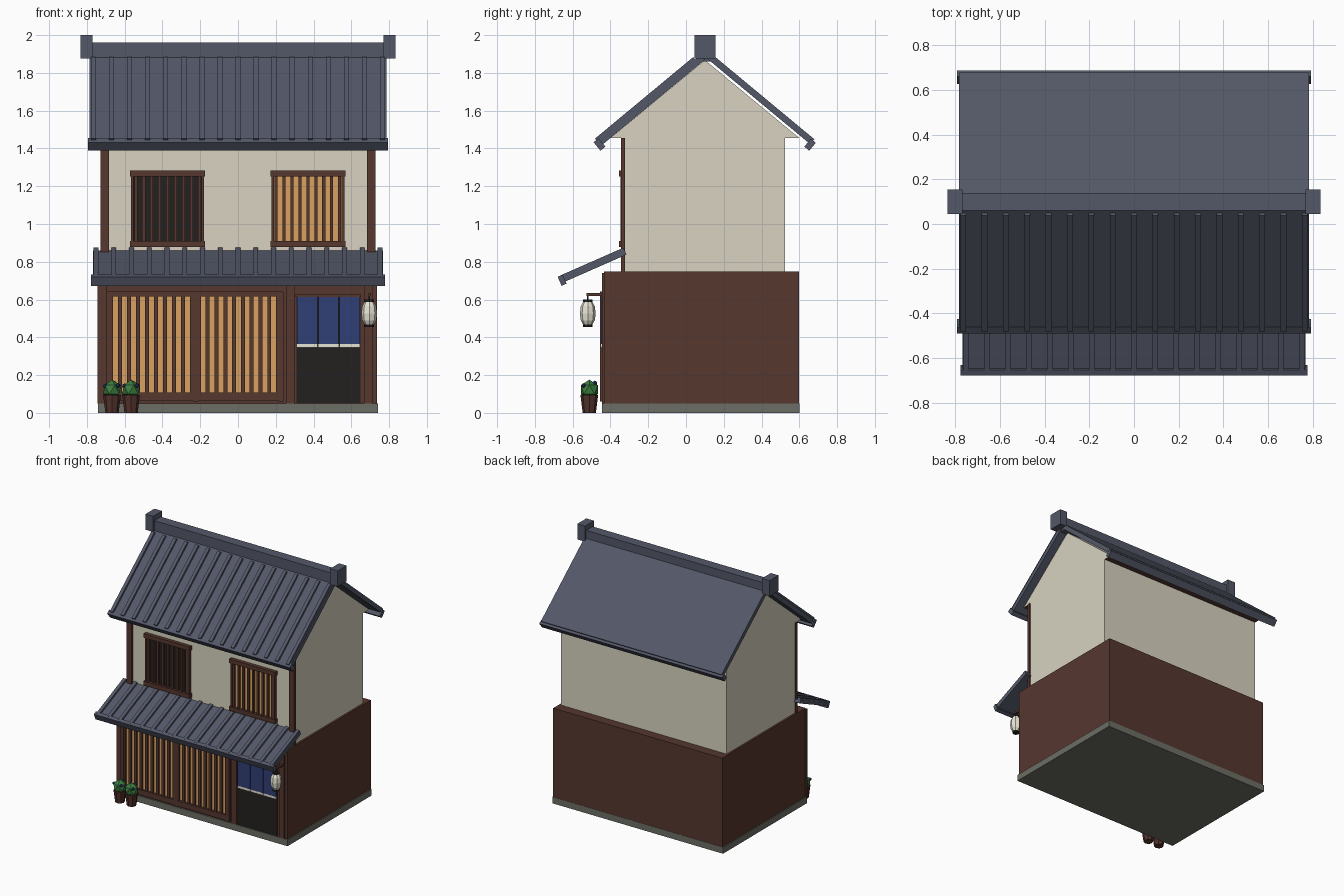
import bpy, bmesh, math
from mathutils import Matrix

if "Cube" in bpy.data.objects:
    bpy.data.objects.remove(bpy.data.objects["Cube"])


def mat(name, r, g, b):
    m = bpy.data.materials.new(name)
    m.diffuse_color = (r, g, b, 1)
    m.use_nodes = True
    m.node_tree.nodes["Principled BSDF"].inputs["Base Color"].default_value = m.diffuse_color
    return m


PLASTER = mat("cream plaster", .69, .65, .53)
TILE = mat("slate tile", .088, .098, .138)
WOOD = mat("dark timber", .092, .038, .028)
GLOW = mat("amber paper", .70, .36, .12)
DARK = mat("black wood", .016, .015, .014)
CLOTH = mat("indigo cloth", .03, .05, .18)
STONE = mat("grey stone", .155, .155, .135)
LEAF = mat("green leaf", .045, .21, .05)
CLAY = mat("clay pot", .085, .032, .024)
PAPER = mat("white paper", .80, .77, .66)


def finish(name, bm, *mats):
    me = bpy.data.meshes.new(name)
    bmesh.ops.recalc_face_normals(bm, faces=bm.faces)
    bm.to_mesh(me)
    bm.free()
    for m in mats:
        me.materials.append(m)
    ob = bpy.data.objects.new(name, me)
    bpy.context.collection.objects.link(ob)
    return ob


def add_box(bm, c, s, rx=0):
    bmesh.ops.create_cube(bm, size=1, matrix=Matrix.Translation(c)
                          @ Matrix.Rotation(rx, 4, 'X') @ Matrix.Diagonal((*s, 1)))


def box(name, m, x0, x1, y0, y1, z0, z1):
    bm = bmesh.new()
    add_box(bm, ((x0 + x1) / 2, (y0 + y1) / 2, (z0 + z1) / 2), (x1 - x0, y1 - y0, z1 - z0))
    return finish(name, bm, m)


def bars(name, m, xs, w, y0, y1, z0, z1):
    bm = bmesh.new()
    for x in xs:
        add_box(bm, (x, (y0 + y1) / 2, (z0 + z1) / 2), (w, y1 - y0, z1 - z0))
    return finish(name, bm, m)


def lathe(name, m, x, y, profile, n):
    # stacked rings of (radius, z)
    bm = bmesh.new()
    rings = [[bm.verts.new((x + r * math.cos(2 * math.pi * i / n), y + r * math.sin(2 * math.pi * i / n), z))
              for i in range(n)] for r, z in profile]
    for a, b in zip(rings, rings[1:]):
        for i in range(n):
            j = (i + 1) % n
            bm.faces.new((a[i], a[j], b[j], b[i]))
    bm.faces.new(rings[0])
    bm.faces.new(rings[-1])
    return finish(name, bm, m)


def spaced(a, b, n):
    return [a + (b - a) * i / (n - 1) for i in range(n)]


def slope(name, oy, oz, s, ang, half, run, lo, hi, rib=None, edge=None):
    """Sloping roof from (oy, oz), falling toward s*y; lo/hi are heights across the slab."""
    def strip(bm, x, w, d0, d1, a, b):
        d, off = (d0 + d1) / 2, (a + b) / 2
        c = (x, oy + s * (d + off * math.sin(ang)), oz - d * math.tan(ang) + off * math.cos(ang))
        add_box(bm, c, (w, (d1 - d0) / math.cos(ang), b - a), -s * ang)
    bm = bmesh.new()
    strip(bm, 0, 2 * half, 0, run, lo, hi)
    finish(name, bm, TILE)
    if rib:
        bm = bmesh.new()
        for x in spaced(-rib[0], rib[0], 17):
            strip(bm, x, .026, rib[1], run, hi - .005, rib[2])
        finish(name + "_ribs", bm, TILE)
    bm = bmesh.new()
    strip(bm, 0, 2 * half + .018, run - .012, run + .014, *edge)
    finish(name + "_eave", bm, TILE)


# body
box("foundation", STONE, -.742, .742, -.445, .6, 0, .05)
box("ground_floor", WOOD, -.735, .735, -.435, .598, .05, .748)
box("upper_floor", PLASTER, -.72, .72, -.325, .524, .748, 1.456)

# gable prism with timber underside
bm = bmesh.new()
ends = [[bm.verts.new((x, y, z)) for y, z in ((-.4, 1.455), (.6, 1.455), (.1, 1.868))] for x in (-.72, .72)]
bm.faces.new(ends[0])
bm.faces.new(ends[1])
for i in range(3):
    j = (i + 1) % 3
    f = bm.faces.new((ends[0][i], ends[0][j], ends[1][j], ends[1][i]))
    f.material_index = 1 if i == 0 else 0
finish("gable", bm, PLASTER, WOOD)

# main roof, ridge and pent roof
A = math.atan(.83)
slope("front_roof", .1, 1.87, -1, A, .785, .55, 0, .034, (.765, .03, .05), (-.018, .04))
slope("back_roof", .1, 1.87, 1, A, .785, .55, .012, .046, None, (-.018, .036))
box("ridge", TILE, -.775, .775, .06, .14, 1.86, 1.96)
for s in (-1, 1):
    x = s * .802
    box("ridge_end", TILE, x - .033, x + .033, .045, .155, 1.877, 2)
slope("pent_roof", -.32, .85, -1, math.atan(.44), .768, .335, -.013, .012, (.752, 0, .027), (-.026, .026))

# upper posts
bars("upper_posts", WOOD, (-.706, .706), .044, -.345, -.322, .748, 1.455)

# upper windows
for name, cx, back in (("left", -.373, DARK), ("right", .37, GLOW)):
    box(name + "_window_pane", back, cx - .185, cx + .185, -.331, -.323, .9, 1.265)
    bars(name + "_window_bars", WOOD, spaced(cx - .168, cx + .168, 9), .016, -.345, -.329, .9, 1.265)
    bars(name + "_window_jambs", WOOD, (cx - .186, cx + .186), .014, -.348, -.323, .9, 1.265)
    for z in (.895, 1.268):
        box(name + "_window_rail", WOOD, cx - .199, cx + .199, -.354, -.323, z - .016, z + .016)

# ground floor lattice, two bays
box("lattice_paper", GLOW, -.69, .23, -.439, -.433, .1, .625)
for a, b in ((-.69, -.225), (-.225, .23)):
    bars("lattice_bars", WOOD, spaced(a + .018, b - .018, 10), .021, -.452, -.436, .1, .625)
bars("lattice_stiles", WOOD, (-.687, -.225, .227), .026, -.456, -.433, .06, .64)
box("lattice_head", WOOD, -.695, .235, -.456, -.433, .617, .642)
box("lattice_sill", WOOD, -.695, .235, -.456, -.433, .065, .108)
bars("ground_posts", WOOD, (-.72, .277, .69), .046, -.445, -.43, .05, .74)

# doorway and hanging curtain
box("door", DARK, .31, .648, -.441, -.433, .052, .618)
w = .338 / 3
for i in range(3):
    x = .31 + w * i
    box("curtain_panel", CLOTH, x + .003, x + w - .003, -.451, -.445, .362, .615)
    box("curtain_hem", PAPER, x + .001, x + w - .001, -.452, -.445, .345, .364)
box("curtain_rod", WOOD, .305, .652, -.452, -.436, .614, .626)

# lantern on bracket
box("lantern_bracket", WOOD, .687, .703, -.528, -.435, .618, .634)
box("lantern_cord", DARK, .692, .698, -.523, -.517, .595, .62)
lathe("lantern", PAPER, .695, -.52, [(.024, .467), (.037, .49), (.042, .527), (.037, .565), (.024, .588)], 8)
for z in (.454, .586):
    lathe("lantern_cap", DARK, .695, -.52, [(.025, z), (.025, z + .015)], 8)

# potted plants
for x in (-.667, -.566):
    lathe("pot", CLAY, x, -.512, [(.035, 0), (.047, .095)], 8)
    bm = bmesh.new()
    bmesh.ops.create_icosphere(bm, subdivisions=1, radius=.053, matrix=Matrix.Translation((x, -.512, .123)))
    finish("bush", bm, LEAF)
    bm = bmesh.new()
    for dx, dy, dz in ((.032, -.03, .022), (-.036, -.022, .02), (.01, .03, .035)):
        bmesh.ops.create_icosphere(bm, subdivisions=1, radius=.013,
                                   matrix=Matrix.Translation((x + dx, -.512 + dy, .123 + dz)))
    finish("flowers", bm, CLOTH)
